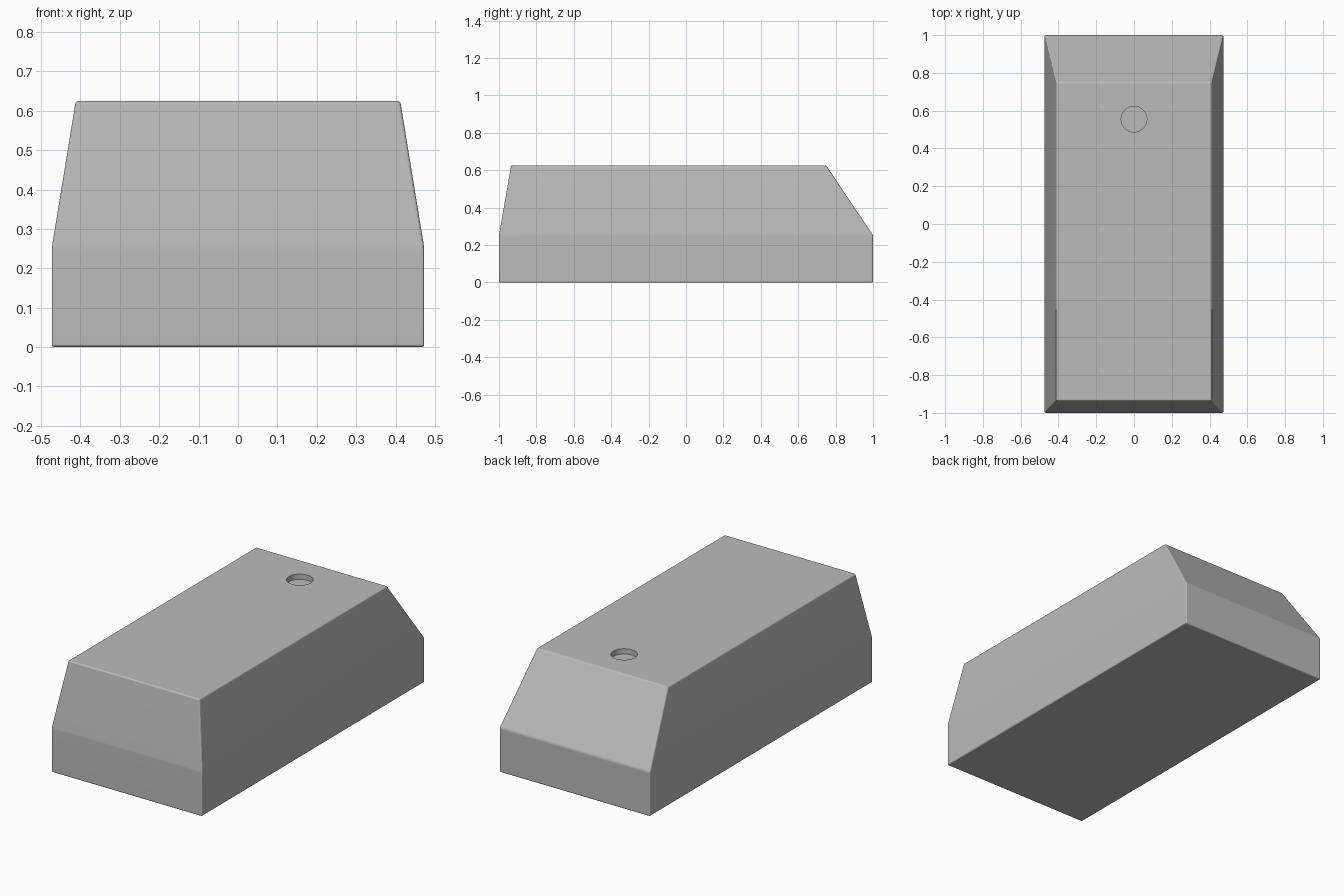
import bpy
import bmesh
import math

cube = bpy.data.objects.get("Cube")
if cube:
    bpy.data.objects.remove(cube, do_unlink=True)

grey = bpy.data.materials.new("plain_grey")
grey.use_nodes = True
colour = (0.5, 0.5, 0.5, 1)
grey.diffuse_color = colour
grey.node_tree.nodes["Principled BSDF"].inputs["Base Color"].default_value = colour

# Body: rectangular rings (half width, front y, back y, height) joined upwards
rings = [(0.473, -1, 1, 0), (0.473, -1, 1, 0.252), (0.412, -0.935, 0.75, 0.625)]
bm = bmesh.new()
loops = []
for w, front, back, z in rings:
    corners = ((-w, front), (w, front), (w, back), (-w, back))
    loops.append([bm.verts.new((x, y, z)) for x, y in corners])
for low, high in zip(loops, loops[1:]):
    for i in range(4):
        j = (i + 1) % 4
        bm.faces.new((low[i], low[j], high[j], high[i]))
bm.faces.new(loops[0][::-1])
bm.faces.new(loops[-1])
mesh = bpy.data.meshes.new("body")
bm.to_mesh(mesh)
bm.free()
body = bpy.data.objects.new("body", mesh)
bpy.context.collection.objects.link(body)
mesh.materials.append(grey)

# Softened edges
bevel = body.modifiers.new("soft_edges", "BEVEL")
bevel.width = 0.007
bevel.segments = 3
bevel.limit_method = "NONE"

# Shallow round recess in the top
bpy.ops.mesh.primitive_cylinder_add(vertices=48, radius=0.068, depth=0.2,
                                    location=(0, 0.555, 0.695))
cutter = bpy.context.object
cutter.name = "recess_cutter"
cutter.data.materials.append(grey)
cutter.hide_render = True
cutter.hide_viewport = True
cut = body.modifiers.new("recess", "BOOLEAN")
cut.operation = "DIFFERENCE"
cut.solver = "EXACT"
cut.object = cutter

# Smooth shading with sharp corners kept
bpy.ops.object.select_all(action="DESELECT")
body.select_set(True)
bpy.context.view_layer.objects.active = body
for modifier in ("soft_edges", "recess"):
    bpy.ops.object.modifier_apply(modifier=modifier)
bpy.ops.object.shade_smooth_by_angle(angle=math.radians(5))
